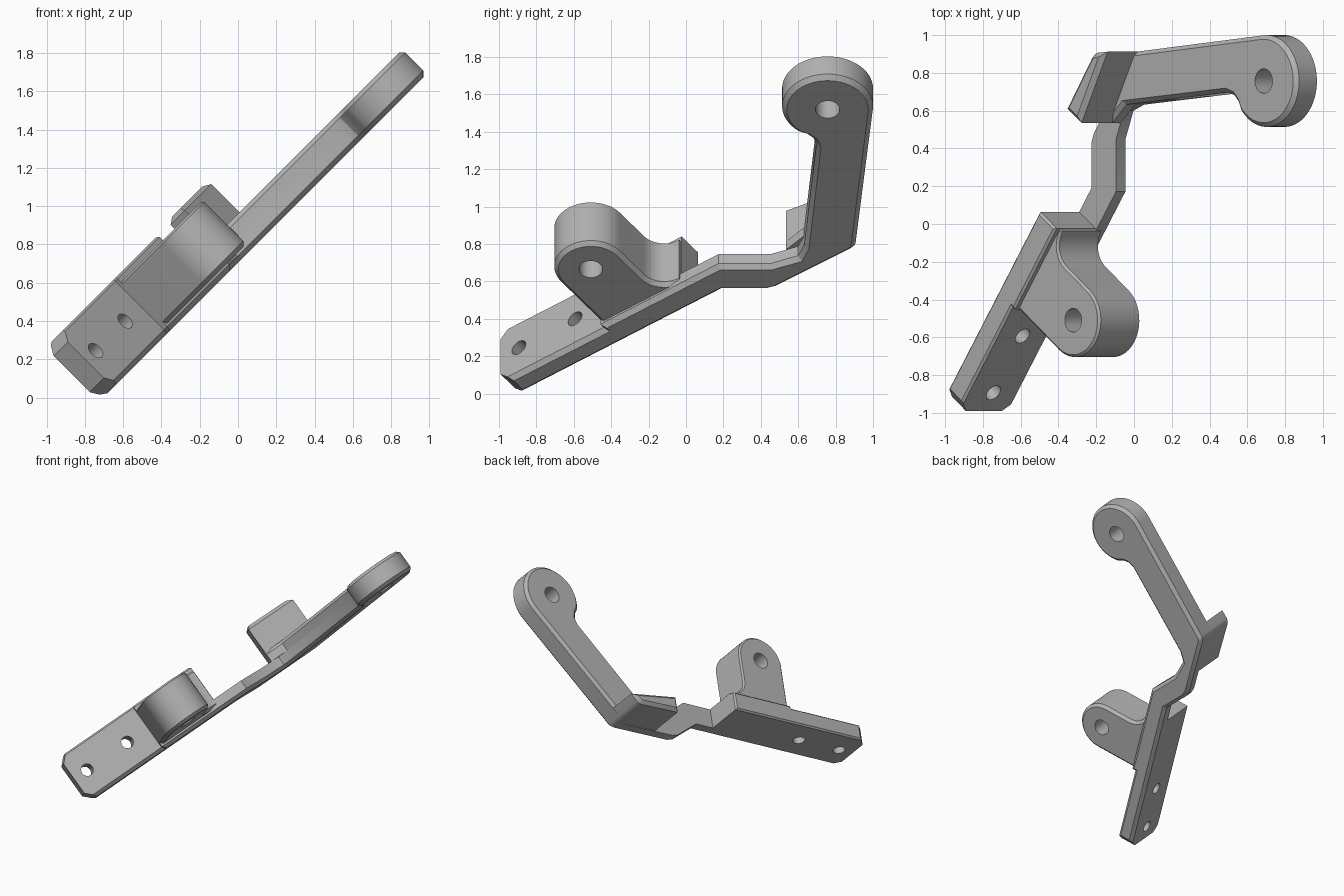
import bpy, bmesh
from math import sin, cos, radians, sqrt
from mathutils import Matrix, Vector

cube = bpy.data.objects.get("Cube")
if cube:
    bpy.data.objects.remove(cube, do_unlink=True)

grey = bpy.data.materials.new("machined grey")
grey.use_nodes = True
colour = (0.45, 0.45, 0.45, 1)
grey.diffuse_color = colour
grey.node_tree.nodes["Principled BSDF"].inputs["Base Color"].default_value = colour

# The part is a profile in the plane (u, y), raised along w; the whole is tilted 45 degrees about y
h = 1 / sqrt(2)
TILT = Matrix(((h, 0, -h, 0), (0, 1, 0, 0), (h, 0, h, 0), (0, 0, 0, 1)))
ORIGIN = Vector((0.275, 0.19))      # back corner where the plate meets the strip
ALONG = Vector((0.588, 0.809))      # along the plate
OUT = Vector((0.809, -0.588))       # out of the plate's front face
BASE, SLAB_TOP = 0.4985, 0.594


def on_plate(a, b):
    p = ORIGIN + ALONG * a + OUT * b
    return (p.x, p.y)


def arc(cx, cy, r, start, end, n=24):
    angles = [radians(start + (end - start) * i / n) for i in range(n + 1)]
    return [(cx + r * cos(t), cy + r * sin(t)) for t in angles]


def solid(name, profile, low, high, bevel_low=0, bevel_high=0, cuts=()):
    """Raise a profile from low to high, chamfer its rims and slice corners off."""
    bm = bmesh.new()
    face = bm.faces.new([bm.verts.new((u, y, low)) for u, y in profile])
    raised = bmesh.ops.extrude_face_region(bm, geom=[face], use_keep_orig=True)
    top = [v for v in raised["geom"] if isinstance(v, bmesh.types.BMVert)]
    bmesh.ops.translate(bm, verts=top, vec=(0, 0, high - low))
    bmesh.ops.recalc_face_normals(bm, faces=bm.faces)
    for level, size in ((low, bevel_low), (high, bevel_high)):
        if size:
            rim = [e for e in bm.edges if all(abs(v.co.z - level) < 1e-5 for v in e.verts)]
            bmesh.ops.bevel(bm, geom=rim, offset=size, segments=1, affect='EDGES', clamp_overlap=False)
    for point, normal in cuts:
        bmesh.ops.bisect_plane(bm, geom=bm.verts[:] + bm.edges[:] + bm.faces[:],
                               plane_co=point, plane_no=normal, clear_outer=True)
        bmesh.ops.holes_fill(bm, edges=[e for e in bm.edges if e.is_boundary])
    bmesh.ops.recalc_face_normals(bm, faces=bm.faces)
    mesh = bpy.data.meshes.new(name)
    bm.to_mesh(mesh)
    bm.free()
    mesh.transform(TILT)
    mesh.materials.append(grey)
    obj = bpy.data.objects.new(name, mesh)
    bpy.context.collection.objects.link(obj)
    return obj


def activate(obj):
    bpy.ops.object.select_all(action='DESELECT')
    obj.select_set(True)
    bpy.context.view_layer.objects.active = obj


def drill(obj, centre, direction, radius):
    """Cut a round hole through obj, given in the profile frame."""
    bm = bmesh.new()
    turn = Vector(direction).to_track_quat('Z', 'Y').to_matrix().to_4x4()
    bmesh.ops.create_cone(bm, cap_ends=True, segments=32, radius1=radius, radius2=radius, depth=0.9,
                          matrix=TILT @ Matrix.Translation(centre) @ turn)
    mesh = bpy.data.meshes.new("hole cutter")
    bm.to_mesh(mesh)
    bm.free()
    mesh.materials.append(grey)
    cutter = bpy.data.objects.new("hole cutter", mesh)
    cutter.hide_render = True
    bpy.context.collection.objects.link(cutter)
    mod = obj.modifiers.new("hole", 'BOOLEAN')
    mod.operation, mod.solver, mod.object = 'DIFFERENCE', 'EXACT', cutter
    activate(obj)
    bpy.ops.object.modifier_apply(modifier=mod.name)
    bpy.data.objects.remove(cutter, do_unlink=True)


# Shared outlines
END, STEP, PLATE_STOP = -1.365, -0.685, -0.155
eye = (1.65, 0.757)
arm_front = [(0.52, 0.6), (0.6, 0.632), (1.36, 0.697), (1.41, 0.682), (1.442, 0.648)]
arm_eye = arc(*eye, 0.243, -141, 95, 40)
arm_back = [(0.62, 0.907), (0.598, 0.9), (0.576, 0.88)]

# End corners of the plate are sliced off
corner_cuts = []
for level, side in ((BASE + 0.07, -1), (0.895 - 0.06, 1)):
    u, y = on_plate(END, 0)
    corner_cuts.append(((u, y, level), (-ALONG.x, -ALONG.y, side)))

# Continuous base layer: plate foot, cranked strip and arm
base_outline = ([on_plate(END, 0), on_plate(END, 0.13), on_plate(STEP, 0.13), on_plate(STEP, 0.16),
                 (0.46, 0.173), (0.46, 0.45)] + arm_front + arm_eye + arm_back
                + [(0.293, 0.48), (0.275, 0.43), tuple(ORIGIN)])
base = solid("base_strip", base_outline, BASE, SLAB_TOP, bevel_low=0.025, cuts=corner_cuts[:1])

# Upper layer of the arm
arm = solid("arm", [(0.39, 0.61), (0.495, 0.535)] + arm_front[1:] + arm_eye + arm_back,
            SLAB_TOP, 0.679, bevel_high=0.022)

# Tall mounting plate
plate = solid("mounting_plate",
              [on_plate(a, b) for a, b in ((END, 0), (END, 0.13), (STEP, 0.13), (STEP, 0.15),
                                           (PLATE_STOP, 0.15), (PLATE_STOP, 0))],
              SLAB_TOP, 0.895, bevel_high=0.012, cuts=corner_cuts[1:])

# Upright tab at the elbow
tab = solid("elbow_tab", [(0.39, 0.61), (0.495, 0.535), (0.69, 0.912)] + arm_back,
            0.64, 0.912, bevel_high=0.025)

# Rounded boss standing out from the plate, with a filleted root
boss_a, boss_b, boss_r = -0.49, 0.515, 0.195
boss_outline = ([(STEP, 0.05)] + arc(boss_a, boss_b, boss_r, 180, 0, 32)
                + arc(-0.16, 0.3, 0.135, 180, 270, 12) + [(-0.16, 0.05)])
boss = solid("boss", [on_plate(a, b) for a, b in boss_outline], 0.537, 0.859, 0.022, 0.012)

# Holes
for part in (base, arm):
    drill(part, (*eye, 0.6), (0, 0, 1), 0.065)
drill(boss, (*on_plate(boss_a, boss_b), 0.7), (0, 0, 1), 0.063)
for a in (-0.874, -1.245):
    drill(plate, (*on_plate(a, 0.07), 0.7), (OUT.x, OUT.y, 0), 0.046)

# Smooth curved walls, keep crisp edges
for part in (base, arm, plate, tab, boss):
    activate(part)
    bpy.ops.object.shade_smooth_by_angle(angle=radians(25))
